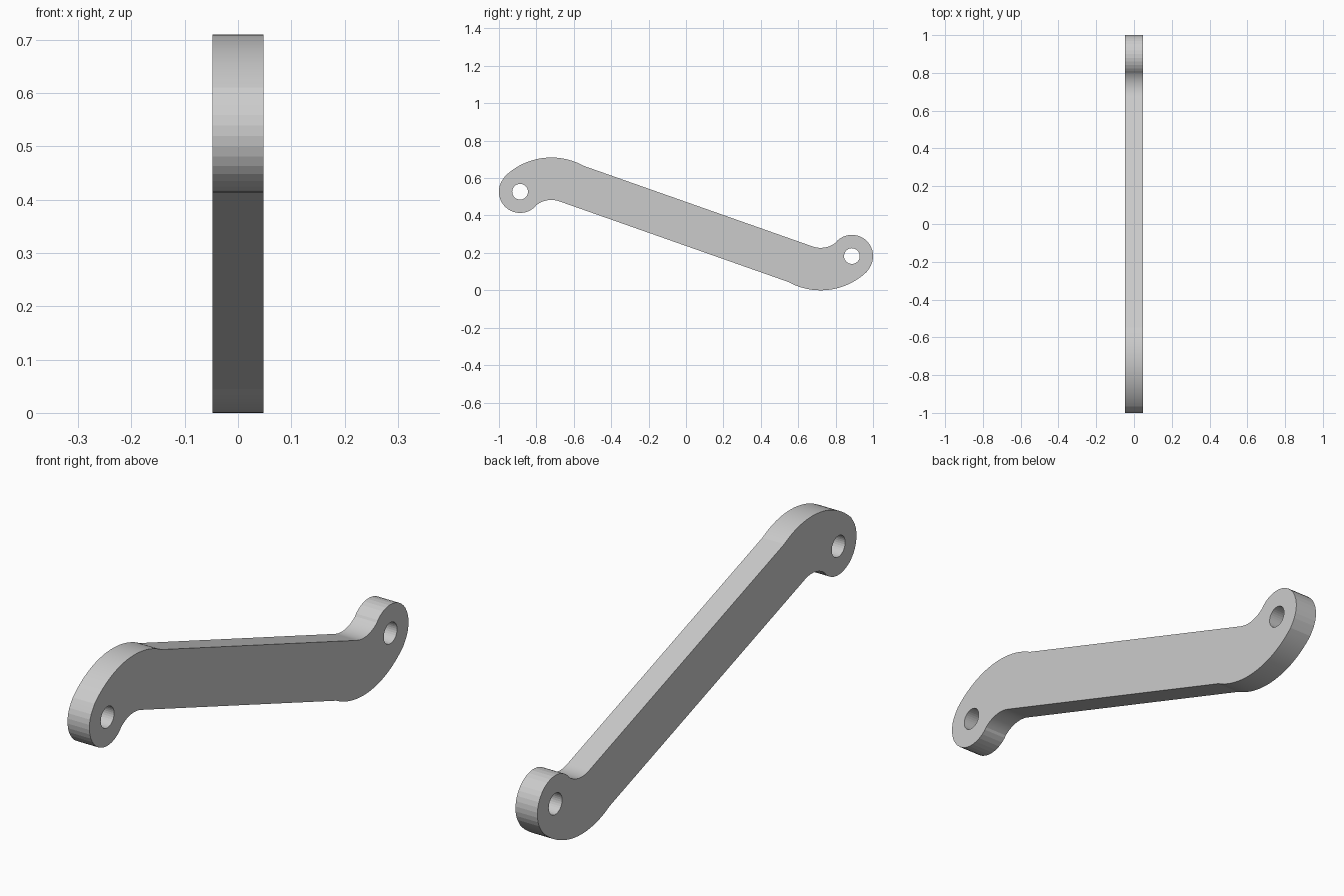
import bpy
import bmesh
from math import sin, cos, radians, atan2, acos, degrees
from mathutils import Vector

cube = bpy.data.objects.get("Cube")
if cube:
    bpy.data.objects.remove(cube, do_unlink=True)

HALF_THICK = 0.048
MID = Vector((0, 0.355))          # point of half-turn symmetry (y, z)
BEND = Vector((-0.72, 0.353))     # centre of the bend at the front end
EYE = Vector((-0.887, 0.527))     # centre of the bolt hole at the front end
R_OUT, R_IN, R_HOLE = 0.357, 0.13, 0.042
R_EYE = (R_OUT - R_IN) / 2
BAR_NORMAL = 70.6                 # direction square to the straight bar


def arc(centre, radius, start, end, steps):
    return [centre + radius * Vector((cos(a), sin(a)))
            for a in (radians(start + (end - start) * i / steps) for i in range(steps + 1))]


def half_turn(points):
    return [2 * MID - p for p in points]


# Where the outer bend meets the straight edge of the bar
normal = Vector((cos(radians(BAR_NORMAL)), sin(radians(BAR_NORMAL))))
inner_end = BEND + R_IN * normal
edge_dist = normal.dot(2 * MID - inner_end - BEND)
outer_start = BAR_NORMAL - degrees(acos(edge_dist / R_OUT))
to_eye = degrees(atan2(EYE.y - BEND.y, EYE.x - BEND.x))

# Half outline: outer bend, round eye, inner bend; the other half is a half turn
half = arc(BEND, R_OUT, outer_start, to_eye, 24)
half += arc(EYE, R_EYE, to_eye, to_eye + 180, 18)[1:]
half += arc(BEND, R_IN, to_eye, BAR_NORMAL, 14)[1:]
outline = half + half_turn(half)
hole = arc(EYE, R_HOLE, 0, 360, 32)[:-1]

# Flat plate with two holes, extruded to thickness
bm = bmesh.new()
for loop in (outline, hole, half_turn(hole)):
    verts = [bm.verts.new((-HALF_THICK, p.x, p.y)) for p in loop]
    for i, v in enumerate(verts):
        bm.edges.new((verts[i - 1], v))
bmesh.ops.triangle_fill(bm, edges=bm.edges[:], use_beauty=True, normal=(-1, 0, 0))
result = bmesh.ops.extrude_face_region(bm, geom=bm.faces[:], use_keep_orig=True)
moved = [g for g in result["geom"] if isinstance(g, bmesh.types.BMVert)]
bmesh.ops.translate(bm, verts=moved, vec=(2 * HALF_THICK, 0, 0))
bmesh.ops.recalc_face_normals(bm, faces=bm.faces[:])
mesh = bpy.data.meshes.new("link_arm")
bm.to_mesh(mesh)
bm.free()

arm = bpy.data.objects.new("link_arm", mesh)
bpy.context.collection.objects.link(arm)

# Plain grey metal
grey = bpy.data.materials.new("light_grey")
grey.use_nodes = True
colour = (0.6, 0.6, 0.6, 1)
grey.diffuse_color = colour
grey.node_tree.nodes["Principled BSDF"].inputs["Base Color"].default_value = colour
mesh.materials.append(grey)

# Smooth the curved rims, keep the plate edges sharp
bpy.ops.object.select_all(action="DESELECT")
arm.select_set(True)
bpy.context.view_layer.objects.active = arm
bpy.ops.object.shade_smooth_by_angle(angle=radians(8))
